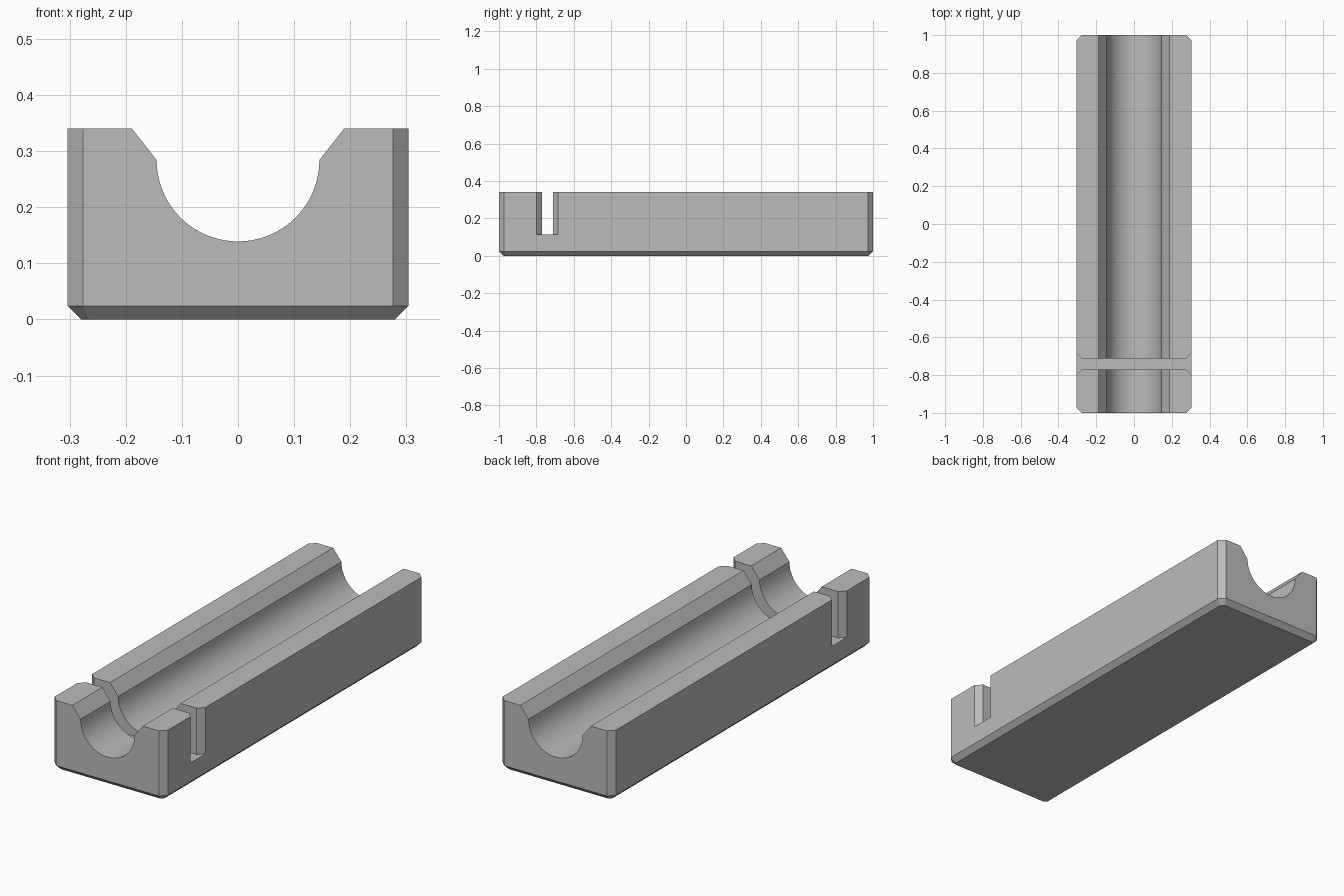
import bpy
import bmesh
from math import cos, sin, pi, tan, radians

if "Cube" in bpy.data.objects:
    bpy.data.objects.remove(bpy.data.objects["Cube"], do_unlink=True)

HALF_W, HALF_L, HEIGHT = 0.304, 1.0, 0.34
CORNER, FOOT = 0.028, 0.024              # corner and bottom chamfers
RADIUS, AXIS_Z, MOUTH = 0.145, 0.284, 0.189
SLOT_Y, SLOT_HALF, SLOT_Z = -0.741, 0.0295, 0.115

grey = bpy.data.materials.new("plain grey")
grey.use_nodes = True
colour = (0.50, 0.50, 0.50, 1)
grey.diffuse_color = colour
grey.node_tree.nodes["Principled BSDF"].inputs["Base Color"].default_value = colour


def loft(name, rings):
    """Closed solid through rings of matching points."""
    bm = bmesh.new()
    loops = [[bm.verts.new(p) for p in ring] for ring in rings]
    n = len(loops[0])
    for a, b in zip(loops, loops[1:]):
        for i in range(n):
            j = (i + 1) % n
            bm.faces.new((a[i], a[j], b[j], b[i]))
    bm.faces.new(loops[0][::-1])
    bm.faces.new(loops[-1])
    bmesh.ops.recalc_face_normals(bm, faces=bm.faces)
    mesh = bpy.data.meshes.new(name)
    bm.to_mesh(mesh)
    bm.free()
    mesh.materials.append(grey)
    obj = bpy.data.objects.new(name, mesh)
    bpy.context.collection.objects.link(obj)
    return obj


def footprint(inset, z):
    """Rectangle with clipped corners, offset inwards."""
    x, y = HALF_W - inset, HALF_L - inset
    c = CORNER - 2 * inset * (0.5 - tan(pi / 8) / 2)
    quarter = [(x, y - c), (x - c, y)]
    half = quarter + [(-px, py) for px, py in quarter[::-1]]
    return [(px, py, z) for px, py in half + [(-px, -py) for px, py in half]]


# Block with chamfered corners and chamfered bottom edge
block = loft("cradle_block", [footprint(FOOT, 0), footprint(0, FOOT), footprint(0, HEIGHT)])

# Round channel with a flared mouth, running the full length
arc = [(RADIUS * cos(a), AXIS_Z + RADIUS * sin(a))
       for a in (pi + pi * i / 64 for i in range(65))]
over = 0.1
flare = MOUTH + over * (MOUTH - RADIUS) / (HEIGHT - AXIS_Z)
channel = arc + [(flare, HEIGHT + over), (-flare, HEIGHT + over)]
channel_cutter = loft("channel_cutter", [[(x, y, z) for x, z in channel] for y in (-1.2, 1.2)])

# Cross slot whose openings flare at both sides
edge = [(HALF_W + over, SLOT_HALF + CORNER + over),
        (HALF_W - CORNER, SLOT_HALF)]
upper = edge + [(-x, y) for x, y in edge[::-1]]
slot = upper + [(-x, -y) for x, y in upper]
slot_cutter = loft("slot_cutter", [[(x, y + SLOT_Y, z) for x, y in slot] for z in (SLOT_Z, HEIGHT + over)])

# Cut the block, then discard the cutters
for cutter in (channel_cutter, slot_cutter):
    cutter.hide_render = True
    mod = block.modifiers.new(cutter.name, "BOOLEAN")
    mod.operation, mod.solver, mod.object = "DIFFERENCE", "EXACT", cutter
bpy.context.view_layer.update()
result = bpy.data.meshes.new_from_object(block.evaluated_get(bpy.context.evaluated_depsgraph_get()))
block.modifiers.clear()
block.data = result
for cutter in (channel_cutter, slot_cutter):
    bpy.data.objects.remove(cutter, do_unlink=True)

# Smooth channel, crisp edges elsewhere
bpy.ops.object.select_all(action="DESELECT")
block.select_set(True)
bpy.context.view_layer.objects.active = block
bpy.ops.object.shade_smooth_by_angle(angle=radians(20))
